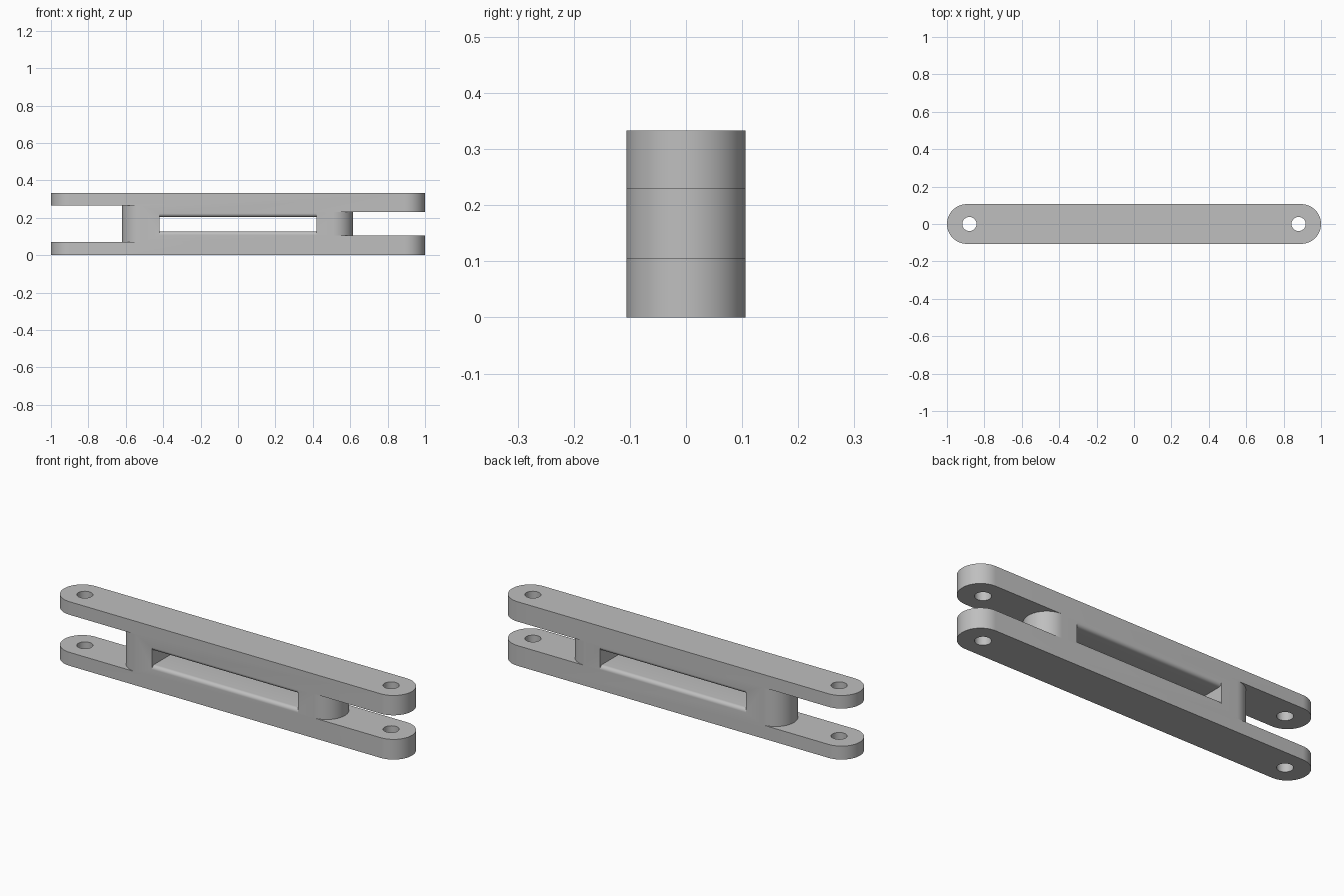
import bpy
import bmesh
from math import cos, sin, pi, radians
from mathutils import Vector

if "Cube" in bpy.data.objects:
    bpy.data.objects.remove(bpy.data.objects["Cube"], do_unlink=True)

HEIGHT = 0.333      # overall bar height
R = 0.106           # half width, also the end radius
PIN_X = 0.88        # pin hole position
SLOT_X = 0.42       # half length of the window

metal = bpy.data.materials.new("plain grey")
metal.use_nodes = True
grey = (0.52, 0.52, 0.52, 1)
metal.diffuse_color = grey
metal.node_tree.nodes["Principled BSDF"].inputs["Base Color"].default_value = grey


def arc(cx, cy, r, start, end, steps):
    """Points along an arc, angles in degrees."""
    angles = [radians(start + (end - start) * i / steps) for i in range(steps + 1)]
    return [(cx + r * cos(a), cy + r * sin(a)) for a in angles]


def prism(name, outline, low, high, axis="z"):
    """Extrude a closed outline along z, or a (y, z) outline along x."""
    bm = bmesh.new()
    place = (lambda u, v: (u, v, low)) if axis == "z" else (lambda u, v: (low, u, v))
    face = bm.faces.new([bm.verts.new(place(u, v)) for u, v in outline])
    step = Vector((0, 0, high - low)) if axis == "z" else Vector((high - low, 0, 0))
    grown = bmesh.ops.extrude_face_region(bm, geom=[face])
    verts = [g for g in grown["geom"] if isinstance(g, bmesh.types.BMVert)]
    bmesh.ops.translate(bm, verts=verts, vec=step)
    bmesh.ops.recalc_face_normals(bm, faces=bm.faces)
    mesh = bpy.data.meshes.new(name)
    bm.to_mesh(mesh)
    bm.free()
    mesh.materials.append(metal)
    obj = bpy.data.objects.new(name, mesh)
    bpy.context.collection.objects.link(obj)
    return obj


# Round-ended bar
ends = arc(1 - R, 0, R, -90, 90, 32) + arc(R - 1, 0, R, 90, 270, 32)
link = prism("link_bar", ends, 0, HEIGHT)
cutters = []

# Fork gaps at both ends, each leaving a round-nosed post
for side, tip, low, high in ((-1, 0.62, 0.07, 0.265), (1, 0.615, 0.105, 0.23)):
    outline = arc(tip - R, 0, R, -90, 90, 32)
    outline += [(tip - R, 0.2), (1.2, 0.2), (1.2, -0.2), (tip - R, -0.2)]
    outline = [(side * x, y) for x, y in outline]
    cutters.append(prism("fork_gap_cutter", outline, low, high))

# Pin holes through the fork plates
for side in (-1, 1):
    ring = arc(side * PIN_X, 0, 0.038, 0, 360, 32)[:-1]
    cutters.append(prism("pin_hole_cutter", ring, -0.1, HEIGHT + 0.1))

# Central window with rounded-over upper and lower edges
fillet, floor, ceiling = 0.019, 0.127, 0.204
k = R - fillet
window = arc(-k, floor - fillet, fillet, 180, 90, 8)
window += arc(k, floor - fillet, fillet, 90, 0, 8)
window += [(0.2, floor - fillet), (0.2, ceiling + fillet)]
window += arc(k, ceiling + fillet, fillet, 0, -90, 8)
window += arc(-k, ceiling + fillet, fillet, 270, 180, 8)
window += [(-0.2, ceiling + fillet), (-0.2, floor - fillet)]
cutters.append(prism("window_cutter", window, -SLOT_X, SLOT_X, "x"))

# Cut the bar, then remove the cutters
bpy.ops.object.select_all(action="DESELECT")
bpy.context.view_layer.objects.active = link
link.select_set(True)
for cutter in cutters:
    cutter.hide_render = True
    cut = link.modifiers.new(cutter.name, "BOOLEAN")
    cut.operation = "DIFFERENCE"
    cut.solver = "EXACT"
    cut.object = cutter
    bpy.ops.object.modifier_apply(modifier=cut.name)
    bpy.data.objects.remove(cutter, do_unlink=True)

bpy.ops.object.shade_smooth_by_angle(angle=radians(30))
